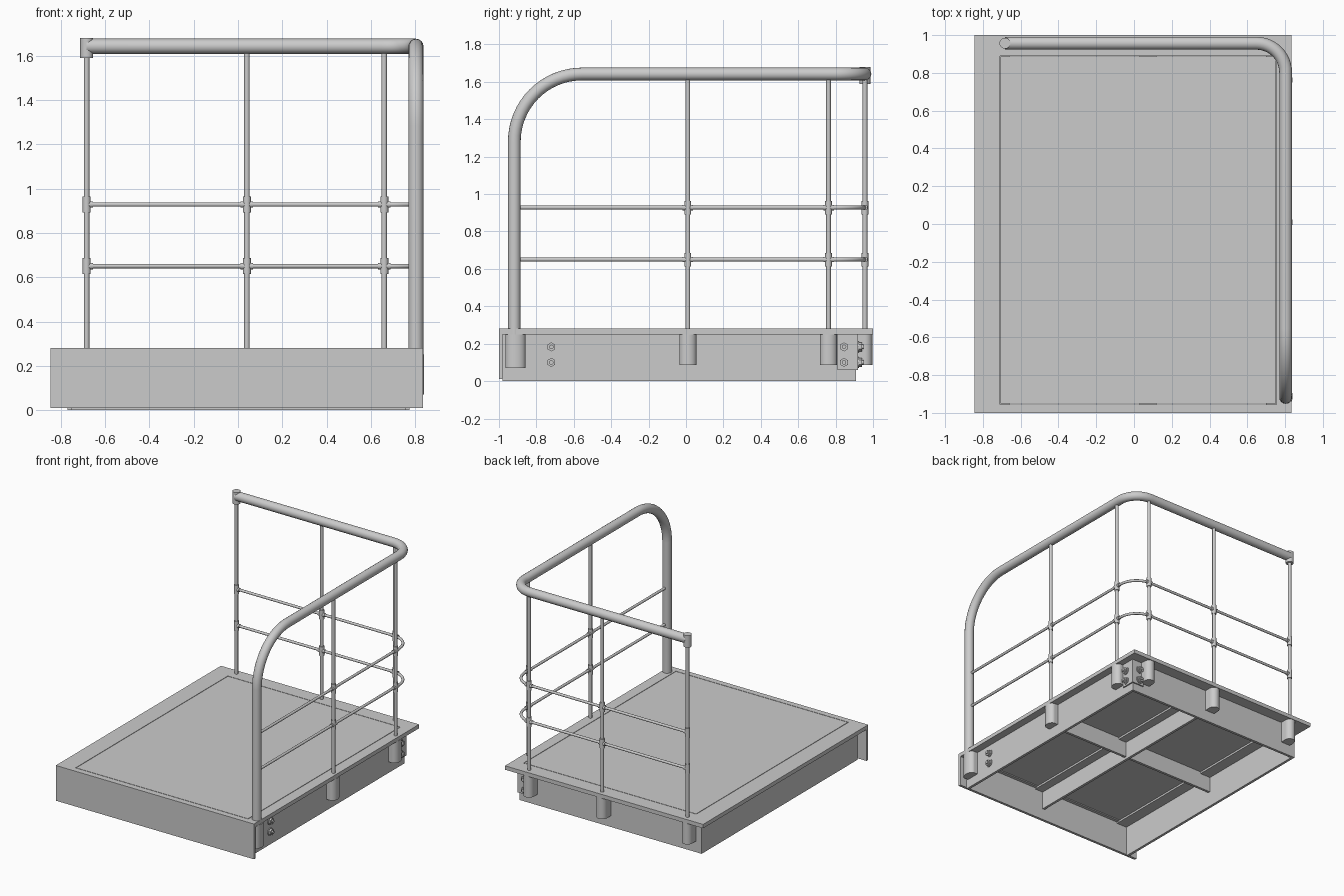
import bpy
from math import pi, sin, cos, radians
from mathutils import Vector

if "Cube" in bpy.data.objects:
    bpy.data.objects.remove(bpy.data.objects["Cube"])

RX, BY = 0.803, 0.957        # rail lines: right side x, back side y
TOP = 1.642                  # top rail centre height


def box(name, x0, x1, y0, y1, z0, z1):
    bpy.ops.mesh.primitive_cube_add(size=1, location=((x0+x1)/2, (y0+y1)/2, (z0+z1)/2))
    o = bpy.context.object
    o.name = name
    o.scale = (x1-x0, y1-y0, z1-z0)
    return o


def cyl(name, p, q, r, n=24, scale=(1, 1)):
    p, q = Vector(p), Vector(q)
    bpy.ops.mesh.primitive_cylinder_add(vertices=n, radius=r, depth=(q-p).length, location=(p+q)/2)
    o = bpy.context.object
    o.name = name
    o.rotation_euler = (q-p).to_track_quat('Z', 'Y').to_euler()
    o.scale = (scale[0], scale[1], 1)
    if n > 6:
        bpy.ops.object.shade_smooth_by_angle(angle=radians(40))
    return o


def tube(name, pts, r):
    cu = bpy.data.curves.new(name, 'CURVE')
    cu.dimensions = '3D'
    cu.bevel_depth = r
    cu.bevel_resolution = 6
    cu.use_fill_caps = True
    s = cu.splines.new('POLY')
    s.points.add(len(pts)-1)
    for sp, p in zip(s.points, pts):
        sp.co = (*p, 1)
    o = bpy.data.objects.new(name, cu)
    bpy.context.collection.objects.link(o)
    bpy.ops.object.select_all(action='DESELECT')
    o.select_set(True)
    bpy.context.view_layer.objects.active = o
    bpy.ops.object.convert(target='MESH')
    bpy.ops.object.shade_smooth_by_angle(angle=radians(40))


def corner(z, r=0.155, n=12):
    # quarter turn from the right side to the back side
    return [(RX-r+r*cos(a), BY-r+r*sin(a), z) for a in (pi/2*i/n for i in range(n+1))]


# Deck: floor plate inside a flanged frame with a narrow gap
box("floor_plate", -0.706, 0.751, -0.951, 0.886, 0.255, 0.28)
box("left_flange", -0.845, -0.71, -1, 1, 0.25, 0.28)
box("right_flange", 0.755, 0.835, -1, 1, 0.25, 0.28)
box("front_flange", -0.71, 0.755, -1, -0.955, 0.25, 0.28)
box("back_flange", -0.71, 0.755, 0.89, 1, 0.25, 0.28)

# Skirt beams
box("front_plate", -0.845, 0.835, -1, -0.98, 0.01, 0.28)
box("left_beam", -0.77, -0.75, -0.98, 0.91, 0, 0.25)
box("right_beam", 0.755, 0.775, -0.98, 0.91, 0, 0.25)
box("back_beam", -0.75, 0.755, 0.89, 0.91, 0, 0.25)

# Underside ledges and stiffeners
box("left_ledge", -0.75, -0.66, -0.98, 0.89, 0.24, 0.255)
box("right_ledge", 0.70, 0.755, -0.98, 0.89, 0.24, 0.255)
box("middle_beam", 0.03, 0.05, -0.98, 0.89, 0.10, 0.255)
box("middle_beam_flange", 0.05, 0.12, -0.98, 0.89, 0.24, 0.255)
box("cross_beam_right", 0.05, 0.755, -0.05, -0.03, 0.12, 0.255)
box("cross_beam_left", -0.75, 0.03, -0.05, -0.03, 0.12, 0.255)

# Top rail: front upright, large bend, right run, corner, back run
R = 0.362
bend = [(RX, -0.918+R-R*cos(a), TOP-R+R*sin(a)) for a in (pi/2*i/16 for i in range(17))]
tube("top_rail", [(RX, -0.918, 0.075)] + bend + corner(TOP) + [(-0.683, BY, TOP)], 0.034)
cyl("rail_end_cap", (-0.683, BY, 1.588), (-0.683, BY, 1.68), 0.029)

# Middle rails
LEVELS = (0.65, 0.928)
for z in LEVELS:
    tube("middle_rail", [(RX, -0.918, z)] + corner(z) + [(-0.683, BY, z)], 0.010)

# Posts with joint collars and sockets
posts = [(RX, y, 'Y') for y in (0.01, 0.762)] + [(x, BY, 'X') for x in (-0.683, 0.04, 0.66)]
for x, y, axis in posts:
    cyl("post", (x, y, 0.09), (x, y, 1.63), 0.0125, 16)
    for z in LEVELS:
        cyl("post_collar", (x, y, z-0.036), (x, y, z+0.036), 0.018, 16)
        d = Vector((0.028, 0, 0)) if axis == 'X' else Vector((0, 0.028, 0))
        c = Vector((x, y, z))
        cyl("rail_collar", c-(d if x > -0.6 else d*0.3), c+d, 0.0145, 16)
    if axis == 'X':
        cyl("post_socket", (x, y, 0.085), (x, y, 0.25), 0.04)
        box("socket_web", x-0.04, x+0.04, 0.91, y, 0.085, 0.25)
    else:
        cyl("post_socket", (x, y, 0.085), (x, y, 0.25), 0.046, scale=(0.8, 1))
        box("socket_web", 0.775, x, y-0.046, y+0.046, 0.085, 0.25)

# Socket for the thick front upright
cyl("upright_socket", (RX, -0.912, 0.07), (RX, -0.912, 0.25), 0.054, scale=(0.69, 1))
box("upright_socket_web", 0.775, RX, -0.966, -0.858, 0.07, 0.25)

# Corner bracket
box("bracket_side", 0.775, 0.785, 0.81, 0.92, 0.06, 0.25)
box("bracket_back", 0.68, 0.785, 0.91, 0.92, 0.06, 0.25)


# Hex bolts with washers
def bolt(p, d):
    p, d = Vector(p), Vector(d)
    cyl("washer", p, p+d*0.006, 0.029)
    cyl("bolt_head", p, p+d*0.02, 0.024, 6)
    cyl("bolt_tip", p, p+d*0.03, 0.012, 12)


for z in (0.1, 0.183):
    bolt((0.775, -0.72, z), (1, 0, 0))
    bolt((0.785, 0.845, z), (1, 0, 0))
    bolt((0.72, 0.92, z), (0, 1, 0))
